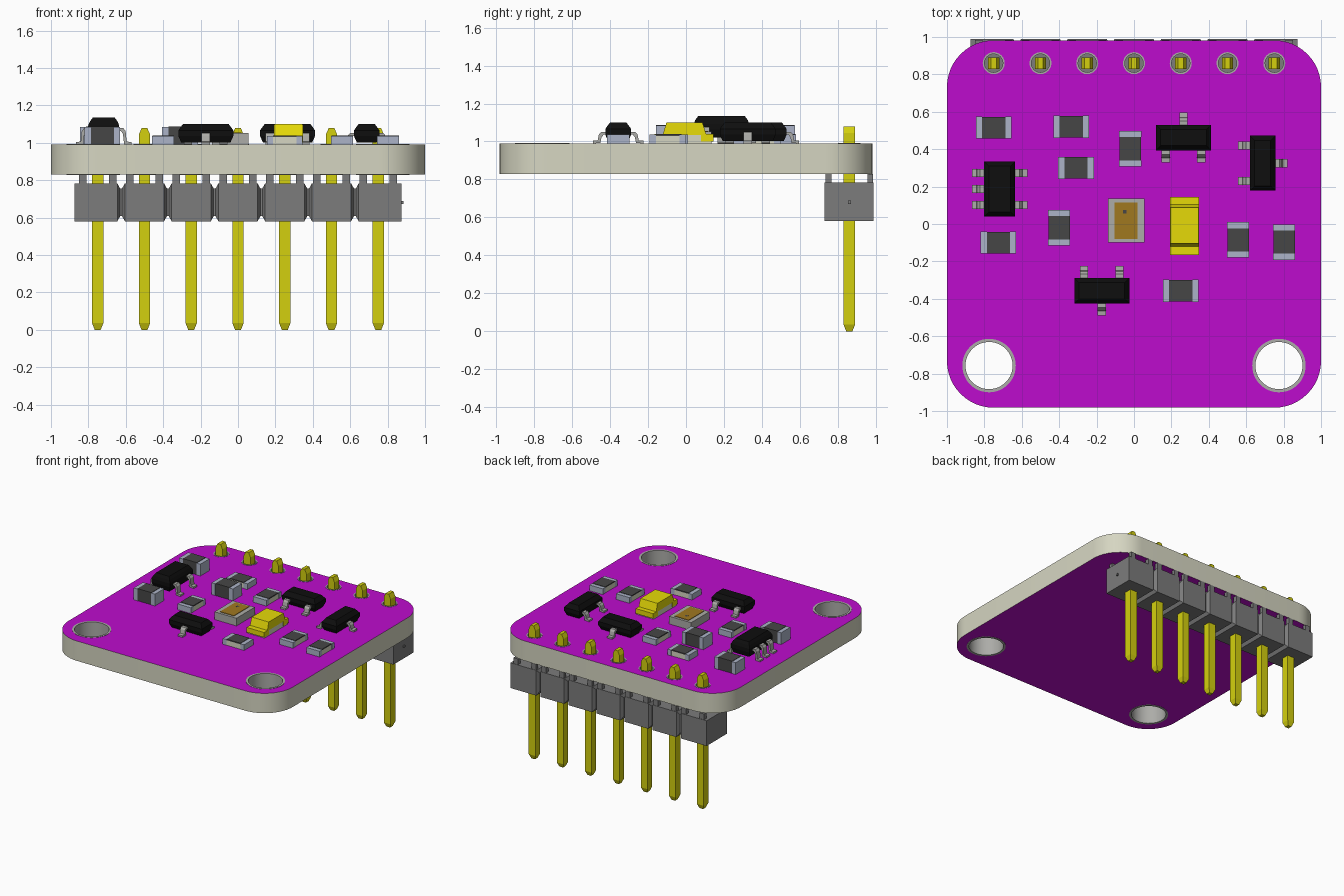
import bpy, bmesh, math
from mathutils import Matrix, Vector

cube = bpy.data.objects.get("Cube")
if cube:
    bpy.data.objects.remove(cube, do_unlink=True)


def material(name, *srgb):
    m = bpy.data.materials.new(name)
    col = [(c / 255 / 12.92) if c < 11 else ((c / 255 + 0.055) / 1.055) ** 2.4 for c in srgb] + [1]
    m.diffuse_color = col
    m.use_nodes = True
    m.node_tree.nodes["Principled BSDF"].inputs["Base Color"].default_value = col
    return m


PURPLE = material("purple solder mask", 190, 12, 205)
CREAM = material("cream laminate", 214, 214, 194)
SILVER = material("silver metal", 172, 172, 168)
GOLD = material("gold pin", 212, 208, 14)
GREY = material("grey plastic", 124, 124, 124)
BLACK = material("black resin", 14, 14, 14)
DARK = material("dark ceramic", 70, 70, 70)
SOLDER = material("blue grey solder", 172, 180, 200)
AMBER = material("amber window", 160, 120, 32)
YELLOW = material("yellow lens", 230, 218, 8)

TOP, BOTTOM = 0.99, 0.83
PIN_Y = 0.86
PIN_X = [0.25 * i for i in range(-3, 4)]


def finish(name, bm, mat, smooth=False):
    bmesh.ops.recalc_face_normals(bm, faces=bm.faces)
    me = bpy.data.meshes.new(name)
    bm.to_mesh(me)
    bm.free()
    me.materials.append(mat)
    ob = bpy.data.objects.new(name, me)
    bpy.context.collection.objects.link(ob)
    if smooth:
        smooth_object(ob)
    return ob


def smooth_object(ob):
    bpy.ops.object.select_all(action="DESELECT")
    ob.select_set(True)
    bpy.context.view_layer.objects.active = ob
    bpy.ops.object.shade_smooth_by_angle(angle=math.radians(35))


def add_box(bm, x0, x1, y0, y1, z0, z1):
    m = Matrix.Translation(((x0 + x1) / 2, (y0 + y1) / 2, (z0 + z1) / 2))
    m = m @ Matrix.Diagonal((x1 - x0, y1 - y0, z1 - z0, 1))
    return bmesh.ops.create_cube(bm, size=1, matrix=m)["verts"]


def box(name, mat, *bounds):
    bm = bmesh.new()
    add_box(bm, *bounds)
    return finish(name, bm, mat)


def loft(bm, rings):
    """Skin a list of equal point rings and cap both ends."""
    rows = [[bm.verts.new(p) for p in ring] for ring in rings]
    n = len(rows[0])
    for a, b in zip(rows, rows[1:]):
        for i in range(n):
            bm.faces.new((a[i], a[(i + 1) % n], b[(i + 1) % n], b[i]))
    bm.faces.new(rows[0])
    bm.faces.new(rows[-1])


def rect(cx, cy, hx, hy, z):
    return [(cx + sx * hx, cy + sy * hy, z) for sx, sy in ((-1, -1), (1, -1), (1, 1), (-1, 1))]


def circle(cx, cy, r, n):
    return [(cx + r * math.cos(2 * math.pi * i / n), cy + r * math.sin(2 * math.pi * i / n)) for i in range(n)]


# Circuit board: rounded outline with drilled holes
holes = [(s * 0.775, -0.757, 0.143, 0.126, 48) for s in (-1, 1)]
holes += [(x, PIN_Y, 0.059, 0.049, 24) for x in PIN_X]
outline = []
for k, (sx, sy) in enumerate(((1, 1), (-1, 1), (-1, -1), (1, -1))):
    for i in range(13):
        a = math.pi / 2 * (k + i / 12)
        outline.append((sx * 0.75 + 0.25 * math.cos(a), sy * 0.732 + 0.25 * math.sin(a)))
curve = bpy.data.curves.new("board_outline", "CURVE")
curve.dimensions = "2D"
curve.fill_mode = "BOTH"
curve.extrude = (TOP - BOTTOM) / 2
for pts in [outline] + [circle(x, y, r, n) for x, y, r, _, n in holes]:
    sp = curve.splines.new("POLY")
    sp.points.add(len(pts) - 1)
    for p, q in zip(sp.points, pts):
        p.co = (q[0], q[1], 0, 1)
    sp.use_cyclic_u = True
tmp = bpy.data.objects.new("board_outline", curve)
bpy.context.collection.objects.link(tmp)
bpy.context.view_layer.update()
flat = bpy.data.meshes.new_from_object(tmp.evaluated_get(bpy.context.evaluated_depsgraph_get()))
bpy.data.objects.remove(tmp, do_unlink=True)
bm = bmesh.new()
bm.from_mesh(flat)
bmesh.ops.remove_doubles(bm, verts=bm.verts, dist=0.0005)
bmesh.ops.translate(bm, verts=bm.verts, vec=(0, 0, (TOP + BOTTOM) / 2))
board = finish("circuit_board", bm, PURPLE)
board.data.materials.append(CREAM)
for f in board.data.polygons:
    f.material_index = 0 if abs(f.normal.z) > 0.5 else 1
smooth_object(board)

# Plated sleeves in every hole
for x, y, ro, ri, n in holes:
    bm = bmesh.new()
    rings = [[bm.verts.new((px, py, z)) for px, py in circle(x, y, r, n)]
             for r, z in ((ro, BOTTOM - 0.002), (ro, TOP + 0.002), (ri, TOP + 0.002), (ri, BOTTOM - 0.002))]
    for a, b in zip(rings, rings[1:] + rings[:1]):
        for i in range(n):
            bm.faces.new((a[i], a[(i + 1) % n], b[(i + 1) % n], b[i]))
    finish("plated_hole", bm, SILVER, True)

# Header pins with tapered tips
for x in PIN_X:
    bm = bmesh.new()
    loft(bm, [rect(x, PIN_Y, hx, hy, z) for hx, hy, z in
              ((0.016, 0.016, 0), (0.03, 0.03, 0.035), (0.03, 0.03, 1.045), (0.014, 0.03, 1.08))])
    finish("header_pin", bm, GOLD)

# Header housing: one bar notched between the pins, with spacer feet
bm = bmesh.new()
sections = [(-0.875, 0)]
for x in PIN_X[:-1]:
    sections += [(x + 0.105, 0), (x + 0.12, 0.028), (x + 0.13, 0.028), (x + 0.145, 0)]
sections.append((0.875, 0))
loft(bm, [[(x, 0.73 + d, 0.58 + d), (x, 0.988 - d, 0.58 + d), (x, 0.988 - d, 0.783 - d), (x, 0.73 + d, 0.783 - d)]
          for x, d in sections])
for x in PIN_X:
    for s in (-1, 1):
        for y in (0.735, 0.955):
            add_box(bm, x + s * 0.08 - 0.02, x + s * 0.08 + 0.02, y, y + 0.03, 0.77, BOTTOM)
add_box(bm, 0.87, 0.885, PIN_Y - 0.008, PIN_Y + 0.008, 0.672, 0.688)
finish("header_housing", bm, GREY)


def place(ob, x, y, turn):
    ob.data.transform(Matrix.Translation((x, y, TOP)) @ Matrix.Rotation(math.radians(turn), 4, "Z"))


# Chip resistors and capacitors, long axis along x before turning
def chip(x, y, turn, tall):
    h = 0.095 if tall else 0.046
    name = "capacitor" if tall else "resistor"
    parts = [box(name + "_body", DARK if tall else CREAM, -0.07, 0.07, -0.057, 0.057, 0, h - 0.006)]
    parts.append(box(name + "_top", DARK, -0.062, 0.062, -0.057, 0.057, h - 0.006, h + 0.003))
    for s in (-1, 1):
        ends = sorted((s * 0.062, s * 0.095))
        parts.append(box(name + "_end", SOLDER, *ends, -0.059, 0.059, 0, h))
    for p in parts:
        place(p, x, y, turn)


for x, y in ((-0.75, 0.515), (-0.31, 0.3), (-0.725, -0.1)):
    chip(x, y, 0, True)
for x, y, turn in ((-0.335, 0.52, 0), (0.25, -0.357, 0), (-0.02, 0.402, 90),
                   (-0.4, -0.02, 90), (0.557, -0.085, 90), (0.803, -0.097, 90)):
    chip(x, y, turn, False)


# Black packages with gull-wing leads, long axis along x before turning
def package(x, y, turn, half_w, z0, z1, front, back):
    bm = bmesh.new()
    mid = (z0 + z1) / 2
    loft(bm, [rect(0, 0, 0.147 - d, half_w - d, z) for d, z in
              ((0.015, z0), (0, mid - 0.015), (0, mid + 0.015), (0.01, z1 - 0.02), (0.025, z1))])
    parts = [finish("package_body", bm, BLACK)]
    t = 0.014
    path = [(-0.02, mid), (0.022, mid), (0.034, mid - 0.015), (0.04, 0.016), (0.065, 0.014)]
    profile = path + [(d - (t if 0 < i < 4 else 0), z - t) for i, (d, z) in reversed(list(enumerate(path)))]
    for s, xs in ((-1, front), (1, back)):
        for lx in xs:
            bm = bmesh.new()
            loft(bm, [[(lx + e, s * (half_w + d), z) for d, z in profile] for e in (-0.022, 0.022)])
            parts.append(finish("package_lead", bm, SILVER))
    for p in parts:
        place(p, x, y, turn)


package(0.265, 0.462, 0, 0.068, 0.012, 0.11, (-0.095, 0.095), (0,))
package(-0.172, -0.357, 180, 0.068, 0.012, 0.11, (-0.095, 0.095), (0,))
package(0.688, 0.325, -90, 0.068, 0.012, 0.11, (-0.095, 0.095), (0,))
package(-0.718, 0.187, -90, 0.083, 0.03, 0.145, (-0.085, 0, 0.085), (-0.085, 0.085))

# Light sensor
box("sensor_frame", SILVER, -0.14, 0.056, -0.1, 0.135, TOP, 1.052)
box("sensor_window", AMBER, -0.104, 0.02, -0.08, 0.115, 1.05, 1.056)
box("sensor_die", DARK, -0.06, -0.04, 0.055, 0.075, 1.055, 1.057)

# Indicator lamp
box("lamp_base", CREAM, 0.195, 0.345, -0.155, 0.135, TOP, 1.035)
for y0, y1 in ((-0.165, -0.1), (0.08, 0.145)):
    box("lamp_terminal", YELLOW, 0.192, 0.348, y0, y1, 1.0, 1.04)
bm = bmesh.new()
loft(bm, [rect(0.27, -0.008, 0.078, 0.115, 1.035), rect(0.27, -0.008, 0.076, 0.095, 1.1)])
finish("lamp_lens", bm, YELLOW)
